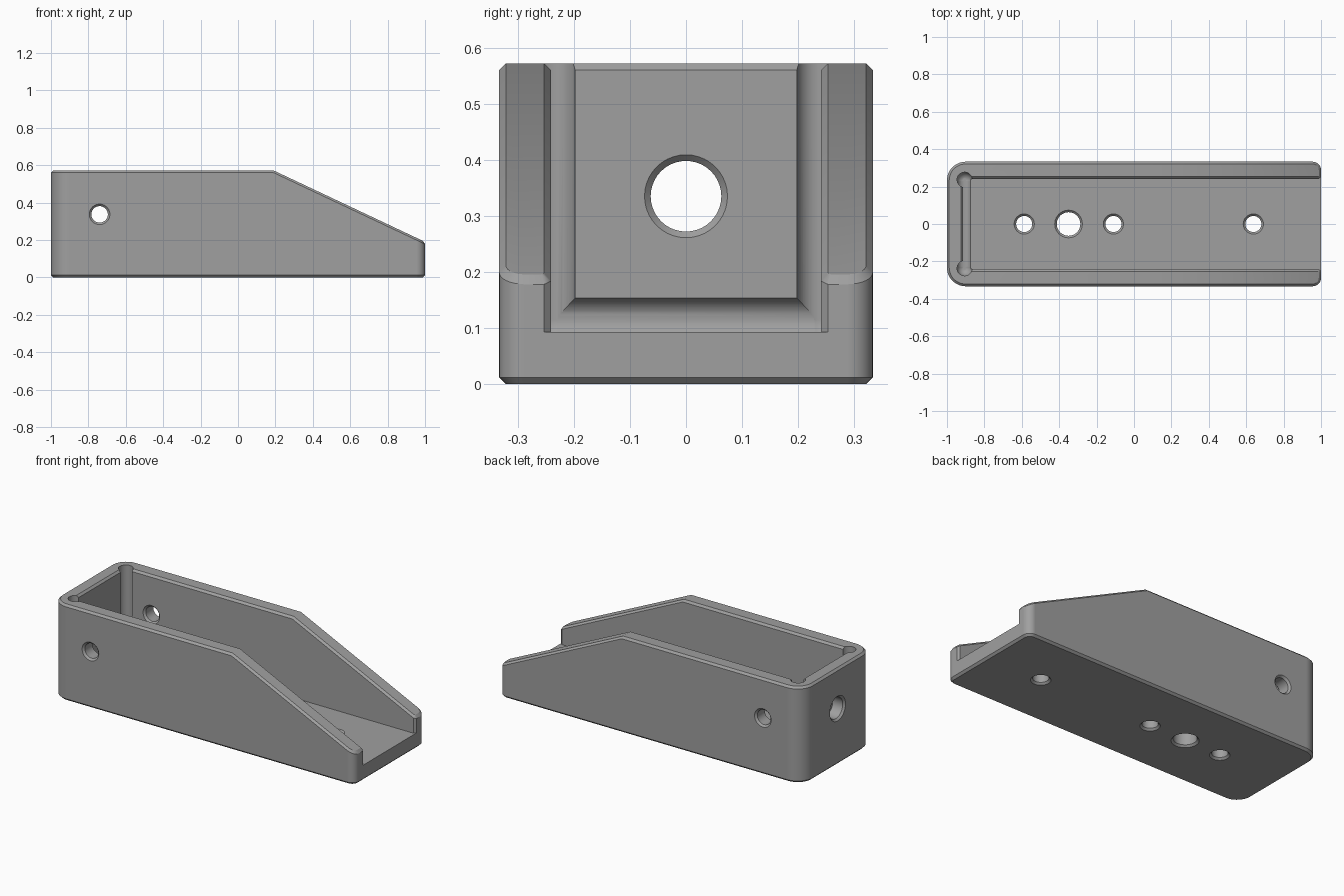
import bpy, bmesh, math
from mathutils import Vector, Matrix

if "Cube" in bpy.data.objects:
    bpy.data.objects.remove(bpy.data.objects["Cube"])

L, W, H = 1.0, 0.333, 0.572          # half length, half width, height
INNER, FLOOR, BACK = 0.241, 0.093, -0.913
BREAK, FRONT_H, C = 0.19, 0.19, 0.012  # slope start, front height, chamfer


def top_z(x):
    return H if x <= BREAK else H + (FRONT_H - H) * (x - BREAK) / (L - BREAK)


def arc(cx, cy, r, start, steps):
    return [(cx + r * math.cos(math.radians(start + 90 * i / steps)),
             cy + r * math.sin(math.radians(start + 90 * i / steps)))
            for i in range(steps + 1)]


def offset(points, d):
    """Mitred outward offset of a counter-clockwise outline."""
    out, n = [], len(points)
    for i in range(n):
        a, b, c = (Vector(points[(i + j) % n]) for j in (-1, 0, 1))
        e1, e2 = (b - a).normalized(), (c - b).normalized()
        n1, n2 = Vector((e1.y, -e1.x)), Vector((e2.y, -e2.x))
        out.append(b + (n1 + n2) * d / (1 + n1.dot(n2)))
    return out


def make_object(name, bm):
    bmesh.ops.recalc_face_normals(bm, faces=bm.faces)
    mesh = bpy.data.meshes.new(name)
    bm.to_mesh(mesh)
    bm.free()
    ob = bpy.data.objects.new(name, mesh)
    bpy.context.collection.objects.link(ob)
    return ob


def loft(name, half_w, front, back, levels):
    """Stack outline rings; each level is (offset, z, follows sloped top)."""
    pts = [(BREAK, -half_w)] + front + [(BREAK, half_w)] + back
    k, n = len(front) + 1, len(pts)
    bm = bmesh.new()
    rings = [[bm.verts.new((p.x, p.y, z + (top_z(p.x) if follow else 0)))
              for p in offset(pts, d)] for d, z, follow in levels]
    for lo, hi in zip(rings, rings[1:]):
        for i in range(n):
            j = (i + 1) % n
            bm.faces.new((lo[i], lo[j], hi[j], hi[i]))
    bm.faces.new(rings[0][::-1])
    bm.faces.new(rings[-1][:k + 1])
    bm.faces.new(rings[-1][k:] + rings[-1][:1])
    return make_object(name, bm)


def lathe(name, profile, matrix, steps=40):
    """Closed turned solid from (radius, height) pairs."""
    bm = bmesh.new()
    rings = [[bm.verts.new(matrix @ Vector((r * math.cos(2 * math.pi * i / steps),
                                            r * math.sin(2 * math.pi * i / steps), h)))
              for i in range(steps)] for r, h in profile]
    for lo, hi in zip(rings, rings[1:]):
        for i in range(steps):
            j = (i + 1) % steps
            bm.faces.new((lo[i], lo[j], hi[j], hi[i]))
    bm.faces.new(rings[0][::-1])
    bm.faces.new(rings[-1])
    return make_object(name, bm)


def hole(r, thickness, matrix):
    """Drill with a chamfer at both wall faces."""
    c, e = 0.011, 0.02
    return lathe("hole_cutter", [(r + c + e, -e), (r, c), (r, thickness - c),
                                 (r + c + e, thickness + e)], matrix)


# Outer block with rounded corners, sloped top and chamfered rims
rf, rb = 0.045, 0.1
body = loft("tray_body", W,
            arc(L - rf, -W + rf, rf, -90, 8) + arc(L - rf, W - rf, rf, 0, 8),
            arc(-L + rb, W - rb, rb, 90, 12) + arc(-L + rb, -W + rb, rb, 180, 12),
            [(-C, 0, False), (0, C, False), (0, -C, True), (-C, 0, True)])

# Cavity open at the top and front, flared into chamfers at its rims
cutters = [loft("cavity_cutter", INNER,
                [(L - C, -INNER), (L + 0.1, -INNER - 0.1 - C),
                 (L + 0.1, INNER + 0.1 + C), (L - C, INNER)],
                [(BACK, INNER), (BACK, -INNER)],
                [(0, FLOOR, False), (0, -C, True), (0.1, 0.1 - C, True)])]

# Round relief grooves in the back corners and along the back of the floor
rr, gx, gy, gz = 0.04, -0.906, 0.237, 0.115
ball = [(rr * math.cos(math.radians(a)), rr * math.sin(math.radians(a)))
        for a in range(-80, 1, 10)]
for s in (-1, 1):
    cutters.append(lathe("corner_relief_cutter", ball + [(rr, 0.6)],
                         Matrix.Translation((gx, s * gy, gz))))
along_y = Matrix.Rotation(-math.pi / 2, 4, 'X')
along_x = Matrix.Rotation(math.pi / 2, 4, 'Y')
cutters.append(lathe("floor_relief_cutter", [(0.039, -gy), (0.039, gy)],
                     Matrix.Translation((gx, 0, gz)) @ along_y))

# Floor, side and back holes
for x, r in ((-0.587, 0.043), (-0.35, 0.063), (-0.11, 0.043), (0.638, 0.043)):
    cutters.append(hole(r, FLOOR, Matrix.Translation((x, 0, 0))))
for y in (-W, INNER):
    cutters.append(hole(0.044, W - INNER,
                        Matrix.Translation((-0.74, y, 0.337)) @ along_y))
cutters.append(hole(0.063, L + BACK, Matrix.Translation((-L, 0, 0.335)) @ along_x))

# Cut everything out of the block
bpy.context.view_layer.objects.active = body
body.select_set(True)
for cutter in cutters:
    mod = body.modifiers.new("cut", 'BOOLEAN')
    mod.operation, mod.solver, mod.object = 'DIFFERENCE', 'EXACT', cutter
    bpy.ops.object.modifier_apply(modifier=mod.name)
    bpy.data.objects.remove(cutter)

# Single grey finish, smooth curves with sharp edges
grey = bpy.data.materials.new("grey")
grey.diffuse_color = (0.35, 0.35, 0.35, 1)
grey.use_nodes = True
grey.node_tree.nodes["Principled BSDF"].inputs["Base Color"].default_value = grey.diffuse_color
body.data.materials.clear()
body.data.materials.append(grey)
bpy.ops.object.shade_smooth_by_angle(angle=math.radians(30))
weighted = body.modifiers.new("even_shading", 'WEIGHTED_NORMAL')
weighted.keep_sharp = True
